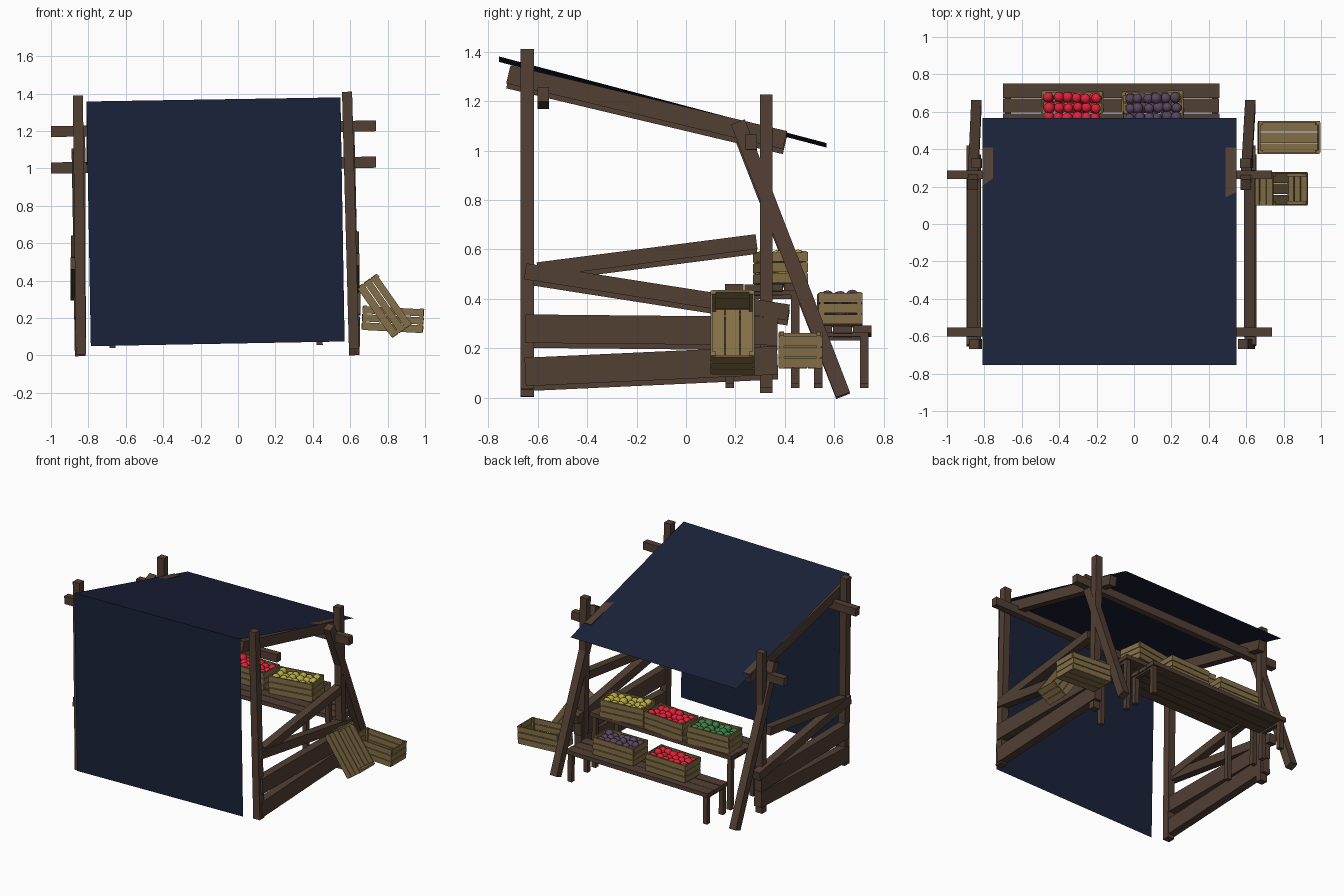
import bpy, bmesh, math, random
from mathutils import Vector, Matrix, Euler

if "Cube" in bpy.data.objects:
    bpy.data.objects.remove(bpy.data.objects["Cube"])

random.seed(4)
TILT = 0.015  # the whole stall leans slightly: z rises with x


def mat(name, rgb):
    m = bpy.data.materials.new(name)
    m.diffuse_color = (*rgb, 1)
    m.use_nodes = True
    m.node_tree.nodes["Principled BSDF"].inputs["Base Color"].default_value = m.diffuse_color
    return m


WOOD = mat("dark_wood", (0.085, 0.05, 0.034))
CRATE = mat("crate_wood", (0.23, 0.16, 0.065))
CLOTH = mat("navy_cloth", (0.011, 0.016, 0.042))
RED = mat("red_fruit", (0.75, 0.015, 0.04))
PURPLE = mat("purple_fruit", (0.10, 0.06, 0.11))
YELLOW = mat("yellow_fruit", (0.48, 0.40, 0.06))
GREEN = mat("green_fruit", (0.05, 0.20, 0.06))


def finish(bm, name, material, matrix=None):
    me = bpy.data.meshes.new(name)
    bm.to_mesh(me)
    bm.free()
    ob = bpy.data.objects.new(name, me)
    bpy.context.collection.objects.link(ob)
    me.materials.append(material)
    if matrix:
        ob.matrix_world = matrix
    return ob


def add_box(bm, center, size):
    bmesh.ops.create_cube(bm, size=1, matrix=Matrix.Translation(center) @ Matrix.Diagonal((*size, 1)))


def beam(name, a, b, side, width, height):
    """Squared timber from a to b; width along the side axis, height across it."""
    a, b = Vector(a), Vector(b)
    d = (b - a).normalized()
    s = Vector(side)
    s = (s - d * s.dot(d)).normalized()
    u = d.cross(s)
    rot = Matrix((d, s, u)).transposed().to_4x4()
    bm = bmesh.new()
    add_box(bm, (0, 0, 0), ((b - a).length, width, height))
    return finish(bm, name, WOOD, Matrix.Translation((a + b) / 2) @ rot)


X, Y = (1, 0, 0), (0, 1, 0)

# side frames: posts, rails, diagonals, rafter and leaning brace
# per side: front post bottom/top x, rail x, rafter x, brace bottom/top x, height offset
sides = {
    "left": (-0.840, -0.856, -0.842, -0.782, -0.843, -0.862, -0.02),
    "right": (0.620, 0.583, 0.620, 0.517, 0.622, 0.597, 0.0),
}
for tag, (xb, xt, xr, xf, bb, bt, dz) in sides.items():
    beam(tag + "_front_post", (xb, -0.642, 0.035 + dz * 1.5), (xt, -0.642, 1.41 + dz), X, 0.054, 0.054)
    beam(tag + "_back_post", (xb, 0.325, 0.04 + dz), (xt + 0.012, 0.325, 1.225 + dz), X, 0.054, 0.05)
    rails = [((-0.65, 0.105), (0.37, 0.152), 0.115), ((-0.65, 0.28), (0.37, 0.27), 0.115),
             ((-0.60, 0.518), (0.285, 0.632), 0.06), ((-0.65, 0.512), (0.415, 0.345), 0.065)]
    for i, (p, q, h) in enumerate(rails):
        out = (0.004 + 0.003 * i) * (1 if tag == "right" else -1)
        lean = -0.012 if i > 1 else 0
        beam(f"{tag}_rail_{i + 1}", (xr + out + lean, p[0], p[1] + dz), (xr + out + lean, q[0], q[1] + dz),
             X, 0.058, h)
    beam(tag + "_rafter", (xf, -0.718, 1.308 + dz), (xf, 0.40, 1.042 + dz), X, 0.055, 0.075)
    beam(tag + "_leaning_brace", (bb, 0.635, 0.012 + max(dz, -0.005)), (bt, 0.21, 1.115 + dz), X, 0.055, 0.06)

# cross beams running past the frames
beam("front_cross_beam", (-1.0, -0.577, 1.197), (0.738, -0.577, 1.228), Y, 0.047, 0.058)
beam("back_cross_beam", (-1.0, 0.263, 1.002), (0.738, 0.263, 1.034), Y, 0.047, 0.06)

# cloth: sloping roof and hanging front sheet
bm = bmesh.new()
v = [bm.verts.new(c) for c in [
    (-0.81, 0.568, 1.012), (0.548, 0.568, 1.03),
    (0.548, -0.755, 1.38), (-0.81, -0.755, 1.358),
    (-0.787, -0.755, 0.05), (0.57, -0.755, 0.075)]]
bm.faces.new((v[0], v[3], v[2], v[1]))
bm.faces.new((v[3], v[4], v[5], v[2]))
finish(bm, "cloth_cover", CLOTH)


# display benches: planks, end battens and legs
def bench(name, y0, planks, top, x0=-0.695, x1=0.462, pitch=0.08):
    bm = bmesh.new()
    y1 = y0 + planks * pitch - 0.005
    for i in range(planks):
        off = random.uniform(-0.003, 0.003)
        add_box(bm, ((x0 + x1) / 2 + off, y0 + pitch * (i + 0.5) - 0.0025, top - 0.015 + off),
                (x1 - x0, pitch - 0.005, 0.03))
    for x in (x0 + 0.025, x1 - 0.025):
        add_box(bm, (x, (y0 + y1) / 2, top - 0.035), (0.03, y1 - y0 - 0.03, 0.02))
        for y in (y0 + 0.02, y1 - 0.03):
            add_box(bm, (x, y, (0.05 + top - 0.02) / 2), (0.034, 0.034, top - 0.07))
    finish(bm, name, WOOD, Matrix.Rotation(-TILT, 4, 'Y'))


bench("lower_bench", 0.515, 3, 0.287)
bench("upper_bench", 0.157, 4, 0.455)

# slatted crates
L, W, H, T = 0.33, 0.178, 0.13, 0.009


def crate(name, loc, rot, fruit=None):
    m = Matrix.Translation(loc) @ Euler(rot).to_matrix().to_4x4()
    bm = bmesh.new()
    sh = H / 3
    for i in range(3):
        z = -H / 2 + sh * (i + 0.5)
        for s in (-1, 1):
            j = random.uniform(-0.002, 0.002)
            add_box(bm, (j, s * (W / 2 - T / 2), z), (L - 0.004, T, sh - 0.005))
            add_box(bm, (s * (L / 2 - T / 2), 0, z + j), (T, W - 2 * T, sh - 0.005))
        add_box(bm, (0, (i - 1) * W / 3, -H / 2 + T / 2), (L - 2 * T, W / 3 - 0.004, T))
    for sx in (-1, 1):
        for sy in (-1, 1):
            add_box(bm, (sx * (L / 2 - 0.014), sy * (W / 2 - 0.014), 0.002), (0.018, 0.018, H))
    finish(bm, name + "_crate", CRATE, m)
    if not fruit:
        return
    # two staggered layers of fruit
    bm = bmesh.new()
    for layer, (nx, ny) in enumerate(((5, 3), (6, 3))):
        for i in range(nx):
            for k in range(ny):
                p = Vector(((i + 0.5) / nx - 0.5, (k + 0.5) / ny - 0.5, 0))
                p = Vector((p.x * (L - 0.03), p.y * (W - 0.022), -0.005 + 0.044 * layer))
                p += Vector((random.uniform(-.007, .007), random.uniform(-.004, .004), random.uniform(-.008, .01)))
                bmesh.ops.create_icosphere(bm, subdivisions=2, radius=random.uniform(0.026, 0.031),
                                           matrix=Matrix.Translation(p))
    for f in bm.faces:
        f.smooth = True
    finish(bm, name + "_fruit", fruit, m)


stock = [("upper_yellow", 0.21, 0.382, 0.455, 8, YELLOW), ("upper_red", -0.15, 0.385, 0.455, -3, RED),
         ("upper_green", -0.50, 0.38, 0.455, 4, GREEN), ("lower_purple", 0.10, 0.622, 0.29, 1, PURPLE),
         ("lower_red", -0.33, 0.622, 0.29, -1, RED)]
for name, x, y, top, yaw, fruit in stock:
    crate(name, (x, y, top + TILT * x + H / 2 + 0.002), (0, -TILT, math.radians(yaw)), fruit)

# empty crates beside the stall
crate("empty_upright", (0.828, 0.462, 0.193), (0, math.radians(3), 0))
crate("empty_leaning", (0.783, 0.188, 0.265), (0, math.radians(55), 0))
